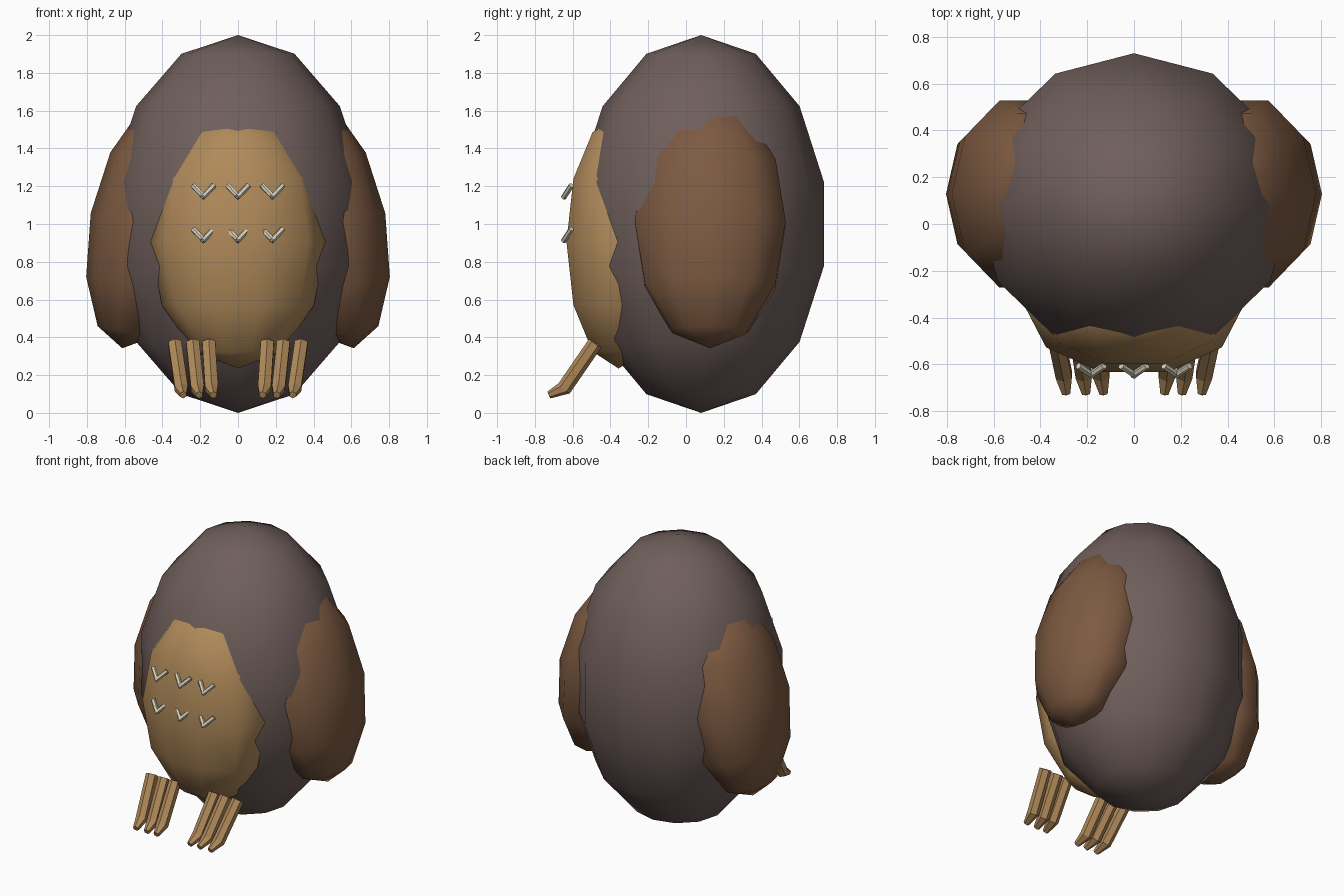
import bpy
import bmesh
from math import sin, cos, pi, radians
from mathutils import Vector, Matrix

cube = bpy.data.objects.get("Cube")
if cube:
    bpy.data.objects.remove(cube, do_unlink=True)


def material(name, rgb):
    m = bpy.data.materials.new(name)
    m.use_nodes = True
    m.diffuse_color = (*rgb, 1)
    m.node_tree.nodes["Principled BSDF"].inputs["Base Color"].default_value = (*rgb, 1)
    return m


GREY_BROWN = material("grey brown", (0.159, 0.114, 0.105))
DARK_BROWN = material("wing brown", (0.205, 0.102, 0.053))
TAN = material("tan", (0.434, 0.254, 0.102))
CREAM = material("cream", (0.687, 0.645, 0.503))


def finish(name, bm, mat, smooth):
    bmesh.ops.recalc_face_normals(bm, faces=bm.faces)
    for f in bm.faces:
        f.smooth = smooth
    mesh = bpy.data.meshes.new(name)
    bm.to_mesh(mesh)
    bm.free()
    mesh.materials.append(mat)
    obj = bpy.data.objects.new(name, mesh)
    bpy.context.collection.objects.link(obj)
    return obj


def bridge(bm, a, b):
    n = len(a)
    for i in range(n):
        j = (i + 1) % n
        bm.faces.new((a[i], a[j], b[j], b[i]))


def ellipsoid(name, centre, radii, segments, rings, mat, tilt=0):
    """Low-poly ellipsoid with its first meridian on +x, leaned about y."""
    bm = bmesh.new()
    loops = []
    for r in range(1, rings):
        a = pi * r / rings
        loops.append([bm.verts.new((sin(a) * cos(2 * pi * s / segments),
                                    sin(a) * sin(2 * pi * s / segments),
                                    cos(a))) for s in range(segments)])
    for a, b in zip(loops, loops[1:]):
        bridge(bm, a, b)
    for z, loop in ((1, loops[0]), (-1, loops[-1])):
        pole = bm.verts.new((0, 0, z))
        for i in range(segments):
            bm.faces.new((pole, loop[i], loop[(i + 1) % segments]))
    place = (Matrix.Translation(centre) @ Matrix.Rotation(tilt, 4, 'Y')
             @ Matrix.Diagonal((*radii, 1)))
    bmesh.ops.transform(bm, matrix=place, verts=bm.verts)
    return finish(name, bm, mat, True)


def rod(name, points, radii, mat, sides=6):
    """Faceted rod along a short path, with a radius at each point."""
    bm = bmesh.new()
    pts = [Vector(p) for p in points]
    loops = []
    for i, (p, r) in enumerate(zip(pts, radii)):
        before, after = pts[max(i - 1, 0)], pts[min(i + 1, len(pts) - 1)]
        d = (after - before).normalized()
        u = d.cross(Vector((0.3, -0.8, 0.6)) if mat == CREAM else Vector((1, 0, 0))).normalized()
        v = d.cross(u)
        loops.append([bm.verts.new(p + r * (cos(2 * pi * k / sides) * u
                                            + sin(2 * pi * k / sides) * v))
                      for k in range(sides)])
    for a, b in zip(loops, loops[1:]):
        bridge(bm, a, b)
    bm.faces.new(loops[0])
    bm.faces.new(loops[-1])
    return finish(name, bm, mat, False)


# Body and belly
ellipsoid("body", (0, 0.08, 1), (0.69, 0.667, 1), 12, 7, GREY_BROWN)
ellipsoid("belly", (0, -0.357, 0.905), (0.465, 0.29, 0.67), 10, 6, TAN)

for side, label in ((1, "left"), (-1, "right")):
    # Wings lean outwards at the bottom
    ellipsoid(f"{label}_wing", (side * 0.485, 0.128, 1.0), (0.3, 0.42, 0.67),
              10, 6, DARK_BROWN, side * radians(-11))
    # Three bent toes per foot
    for n, (top, tip) in enumerate(((0.155, 0.13), (0.24, 0.205), (0.335, 0.29))):
        rod(f"{label}_toe_{n + 1}",
            [(side * top, -0.48, 0.37), (side * (tip + 0.01), -0.645, 0.13),
             (side * tip, -0.725, 0.095)],
            (0.04, 0.04, 0.02), TAN)

# Chevron feathers on the belly
for row, z in enumerate((1.14, 0.91)):
    for col in (-1, 0, 1):
        x = col * 0.183
        for s, half in ((1, "left"), (-1, "right")):
            rod(f"feather_{row + 1}_{col + 2}_{half}",
                [(x - s * 0.006, -0.648, z), (x + s * 0.055, -0.607, z + 0.064)],
                (0.015, 0.015), CREAM)
